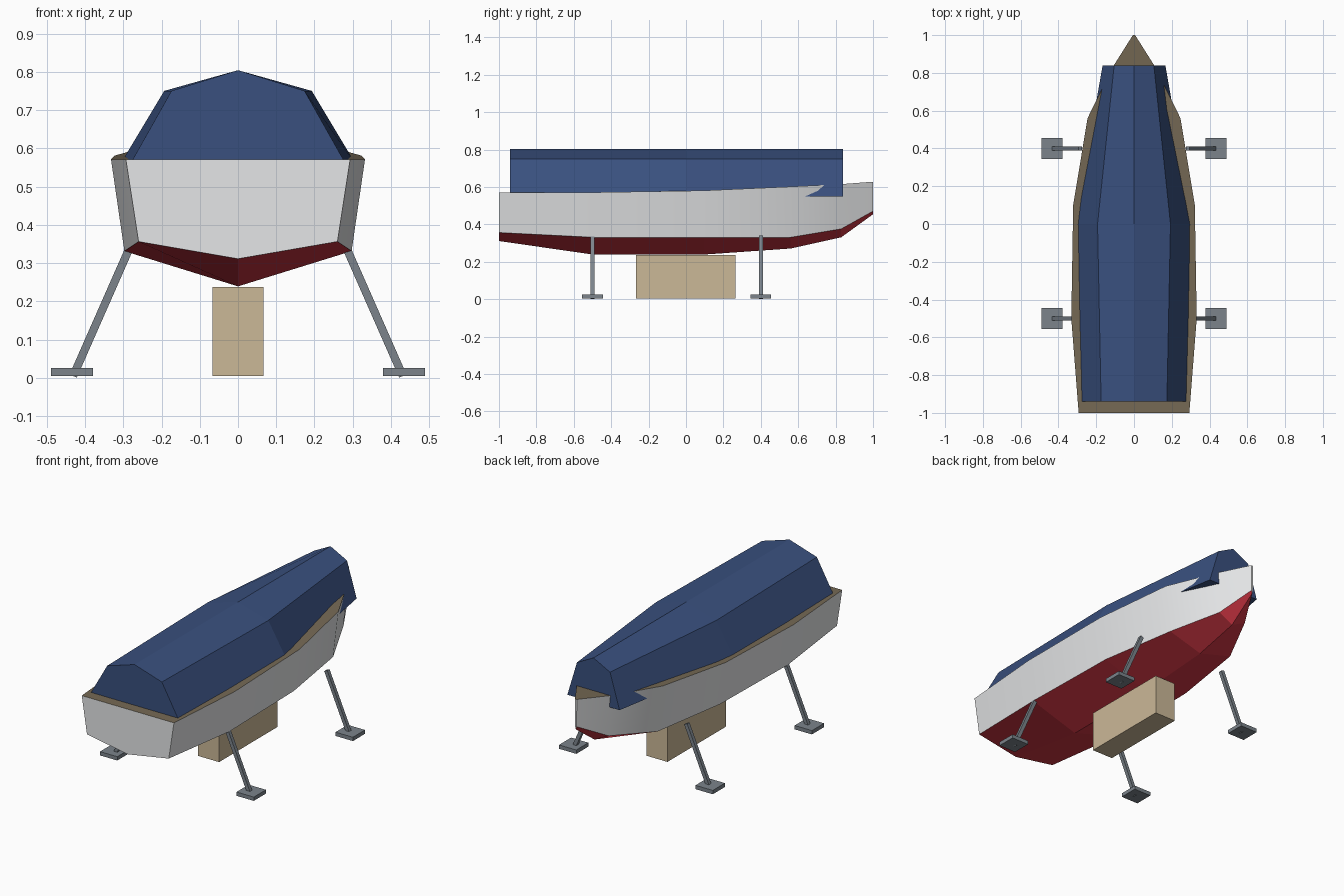
import bpy
import bmesh
from mathutils import Vector

if "Cube" in bpy.data.objects:
    bpy.data.objects.remove(bpy.data.objects["Cube"])


def material(name, rgb):
    m = bpy.data.materials.new(name)
    m.diffuse_color = (*rgb, 1.0)
    m.use_nodes = True
    m.node_tree.nodes["Principled BSDF"].inputs["Base Color"].default_value = m.diffuse_color
    return m


WHITE = material("hull_white", (0.78, 0.79, 0.80))
RED = material("bottom_red", (0.62, 0.036, 0.055))
BLUE = material("cover_blue", (0.041, 0.08, 0.21))
WOOD = material("wood_tan", (0.60, 0.48, 0.31))
DECK = material("deck_brown", (0.18, 0.142, 0.09))
STEEL = material("stand_steel", (0.20, 0.23, 0.26))


def mesh_object(name, bm, mat):
    me = bpy.data.meshes.new(name)
    bm.to_mesh(me)
    bm.free()
    me.materials.append(mat)
    ob = bpy.data.objects.new(name, me)
    bpy.context.collection.objects.link(ob)
    return ob


def loft(name, rows, mat, closed=False, caps=False):
    """Skin a surface through rows of points running from stern to bow."""
    bm = bmesh.new()
    rings = [[bm.verts.new(p) for p in row] for row in rows]
    n = len(rings[0])
    for a, b in zip(rings, rings[1:]):
        for i in range(n if closed else n - 1):
            j = (i + 1) % n
            bm.faces.new((a[i], a[j], b[j], b[i]))
    if caps:
        bm.faces.new(rings[0][::-1])
        bm.faces.new(rings[-1])
        bmesh.ops.recalc_face_normals(bm, faces=bm.faces)
    return mesh_object(name, bm, mat)


def box(name, lo, hi, mat):
    bm = bmesh.new()
    bmesh.ops.create_cube(bm, size=1)
    lo, hi = Vector(lo), Vector(hi)
    bmesh.ops.scale(bm, vec=hi - lo, verts=bm.verts)
    bmesh.ops.translate(bm, vec=(lo + hi) / 2, verts=bm.verts)
    return mesh_object(name, bm, mat)


# Hull stations: y, keel z, chine half width, chine z, sheer half width, sheer z
STATIONS = [
    (-1.00, 0.311, 0.260, 0.356, 0.293, 0.570),
    (-0.50, 0.239, 0.297, 0.331, 0.332, 0.571),
    (0.10, 0.239, 0.285, 0.331, 0.322, 0.581),
    (0.56, 0.271, 0.212, 0.331, 0.246, 0.602),
    (0.83, 0.331, 0.090, 0.376, 0.113, 0.615),
    (1.00, 0.454, 0.005, 0.471, 0.006, 0.628),
]

# Painted V bottom
loft("hull_bottom", [[(-cw, y, cz), (0, y, kz), (cw, y, cz)]
                     for y, kz, cw, cz, sw, sz in STATIONS], RED)

# Topsides, smooth along their length
for side, label in ((1, "right"), (-1, "left")):
    rows = [[(side * cw, y, cz), (side * sw, y, sz)][::side]
            for y, kz, cw, cz, sw, sz in STATIONS]
    ob = loft("topside_" + label, rows, WHITE)
    for p in ob.data.polygons:
        p.use_smooth = True

# Deck
loft("deck", [[(sw, y, sz), (-sw, y, sz)]
              for y, kz, cw, cz, sw, sz in STATIONS], DECK)
bpy.data.objects["deck"].data.flip_normals()
for ob in bpy.data.objects:
    if ob.name in ("hull_bottom", "topside_right", "topside_left"):
        # Make the open skins face away from the hull centreline
        mid = Vector((0, 0, 0.45))
        if sum((p.center - mid).dot(p.normal) * p.area for p in ob.data.polygons) < 0:
            ob.data.flip_normals()
deck = bpy.data.objects["deck"].data
if deck.polygons[0].normal.z < 0:
    deck.flip_normals()

# Transom and narrow stem
for name, st, flip in (("transom", STATIONS[0], 1), ("stem", STATIONS[-1], -1)):
    y, kz, cw, cz, sw, sz = st
    bm = bmesh.new()
    outline = [(-sw, y, sz), (-cw, y, cz), (0, y, kz), (cw, y, cz), (sw, y, sz)]
    bm.faces.new([bm.verts.new(p) for p in outline[::flip]])
    mesh_object(name, bm, WHITE)

# Storage cover: y, lower half width, shoulder half width
COVER = [(-0.94, 0.288, 0.174), (0.0, 0.314, 0.193), (0.84, 0.166, 0.105)]
loft("cover", [[(-w, y, 0.548), (-s, y, 0.75), (0, y, 0.804),
                (s, y, 0.75), (w, y, 0.548)] for y, w, s in COVER],
     BLUE, closed=True, caps=True)

# Keel block
box("keel_block", (-0.067, -0.267, 0.004), (0.067, 0.264, 0.237), WOOD)

# Four jack stands: slanted square leg on a square pad
for y, end in ((-0.5, "stern"), (0.4, "bow")):
    for side, label in ((1, "right"), (-1, "left")):
        tag = end + "_" + label
        box("stand_pad_" + tag, (side * 0.434 - 0.055, y - 0.055, 0.004),
            (side * 0.434 + 0.055, y + 0.055, 0.026), STEEL)
        top = Vector((side * 0.285, y, 0.336))
        foot = Vector((side * 0.431, y, 0.0045))
        axis = top - foot
        bm = bmesh.new()
        bmesh.ops.create_cube(bm, size=1)
        bmesh.ops.scale(bm, verts=bm.verts, vec=(0.021, 0.021, axis.length))
        bmesh.ops.rotate(bm, verts=bm.verts,
                         matrix=axis.to_track_quat('Z', 'Y').to_matrix())
        bmesh.ops.translate(bm, verts=bm.verts, vec=(top + foot) / 2)
        mesh_object("stand_leg_" + tag, bm, STEEL)
